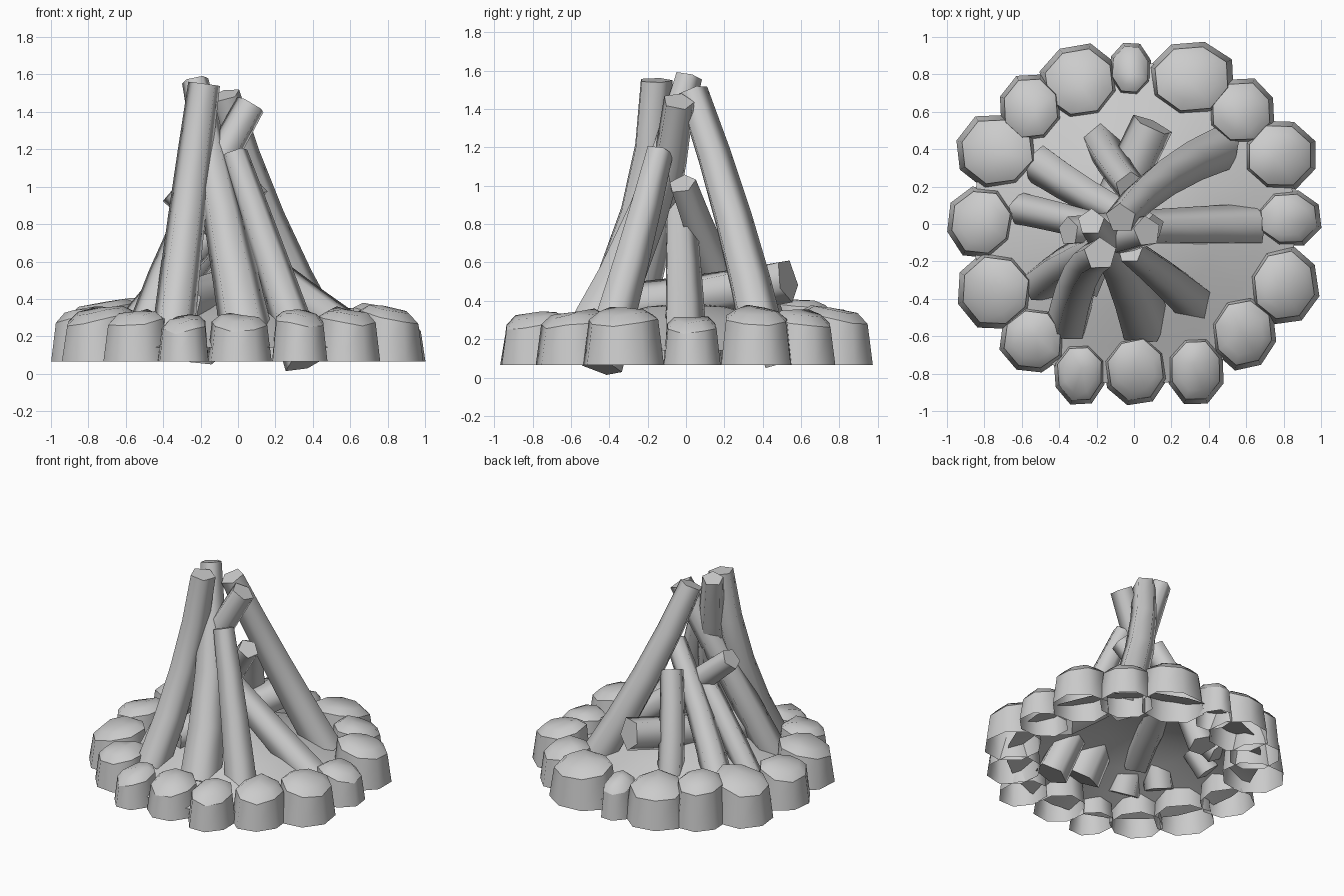
import bpy, bmesh, math, random
from mathutils import Vector

random.seed(4)
if "Cube" in bpy.data.objects:
    bpy.data.objects.remove(bpy.data.objects["Cube"], do_unlink=True)

grey = bpy.data.materials.new("plain grey")
grey.use_nodes = True
grey.diffuse_color = (0.6, 0.6, 0.6, 1)
grey.node_tree.nodes["Principled BSDF"].inputs["Base Color"].default_value = (0.6, 0.6, 0.6, 1)


def finish(bm, name, angle):
    bmesh.ops.recalc_face_normals(bm, faces=bm.faces)
    mesh = bpy.data.meshes.new(name)
    bm.to_mesh(mesh)
    bm.free()
    mesh.materials.append(grey)
    obj = bpy.data.objects.new(name, mesh)
    bpy.context.collection.objects.link(obj)
    bpy.ops.object.select_all(action="DESELECT")
    obj.select_set(True)
    bpy.context.view_layer.objects.active = obj
    bpy.ops.object.shade_smooth_by_angle(angle=math.radians(angle), keep_sharp_edges=True)


def bridge(bm, a, b):
    n = len(a)
    for i in range(n):
        bm.faces.new((a[i], a[(i + 1) % n], b[(i + 1) % n], b[i]))


def add_stone(name, x, y, rx, ry, top, sides=8):
    """Open-bottomed tapering stone with a domed crown that slopes away from the fire."""
    bm = bmesh.new()
    out = Vector((x, y)).normalized()
    turn = random.uniform(0.25, 0.55)
    wobble = [random.uniform(1.0, 1.07) for _ in range(sides)]
    lift = [random.uniform(-0.012, 0.012) for _ in range(sides)]
    rings = []
    for scale, z, slope in ((1, 0.065, 0), (0.86, top - 0.06, 0.2), (0.6, top - 0.02, 0.16)):
        ring = []
        for i in range(sides):
            a = turn + math.tau * i / sides
            dx = rx * scale * wobble[i] * math.cos(a)
            dy = ry * scale * wobble[i] * math.sin(a)
            h = z - slope * (dx * out.x + dy * out.y) + (lift[i] if slope else 0)
            ring.append(bm.verts.new((x + dx, y + dy, h)))
        rings.append(ring)
    bridge(bm, rings[0], rings[1])
    bridge(bm, rings[1], rings[2])
    for i in range(sides):
        bm.edges.get((rings[1][i], rings[1][(i + 1) % sides])).smooth = False
    peak = bm.verts.new((x - out.x * 0.03, y - out.y * 0.03, top - 0.005))
    for i in range(sides):
        bm.faces.new((rings[2][i], rings[2][(i + 1) % sides], peak))
    finish(bm, name, 60)


def add_log(name, base, mid, top, r0, r1, sides=5, steps=5):
    """Tapered log swept along a gentle bend through three points."""
    bm = bmesh.new()
    p0, p1, p2 = Vector(base), Vector(mid), Vector(top)
    m = (p1 - p0).length / ((p1 - p0).length + (p2 - p1).length)
    ctrl = (p1 - p0 * (1 - m) ** 2 - p2 * m ** 2) / (2 * m * (1 - m))
    rings = []
    for k in range(steps):
        t = k / (steps - 1)
        p = p0 * (1 - t) ** 2 + ctrl * 2 * t * (1 - t) + p2 * t * t
        axis = ((ctrl - p0) * (1 - t) + (p2 - ctrl) * t).normalized()
        u = axis.cross(Vector((0.3, 1, 0.1))).normalized()
        v = axis.cross(u)
        r = r0 + (r1 - r0) * t
        rings.append([bm.verts.new(p + (u * math.cos(a) + v * math.sin(a)) * r)
                      for a in (math.tau * i / sides for i in range(sides))])
    for a, b in zip(rings, rings[1:]):
        bridge(bm, a, b)
    bm.faces.new(rings[0])
    bm.faces.new(rings[-1])
    finish(bm, name, 75)


# Ring of stones: centre, half sizes, height
stones = [
    (-.02, .83, .115, .145, .34), (.31, .78, .23, .2, .37), (.575, .6, .18, .18, .36),
    (.78, .365, .2, .19, .37), (.825, .03, .175, .155, .32), (.8, -.33, .185, .21, .37),
    (.585, -.58, .18, .2, .35), (.33, -.78, .155, .185, .35), (.01, -.78, .17, .185, .32),
    (-.29, -.8, .14, .165, .31), (-.54, -.62, .175, .18, .34), (-.74, -.36, .205, .21, .36),
    (-.82, .01, .18, .195, .36), (-.735, .39, .22, .2, .39), (-.55, .62, .17, .185, .41),
    (-.29, .76, .21, .2, .37)]
for i, s in enumerate(stones):
    add_stone(f"stone_{i + 1}", *s)

# Open mound of earth inside the ring
bm = bmesh.new()
profile = ((0.87, 0.14), (0.67, 0.21), (0.45, 0.3), (0.2, 0.37))
rings = [[bm.verts.new((r * math.cos(math.tau * i / 24), r * math.sin(math.tau * i / 24), z))
          for i in range(24)] for r, z in profile]
for a, b in zip(rings, rings[1:]):
    bridge(bm, a, b)
peak = bm.verts.new((0, 0, 0.39))
for i in range(24):
    bm.faces.new((rings[-1][i], rings[-1][(i + 1) % 24], peak))
finish(bm, "earth_mound", 30)

# Leaning logs: base, bend, tip, radii
logs = {
    "front_left_log": ((-.35, -.53, .2), (-.24, -.2, 1.1), (-.18, -.16, 1.55), .12, .09),
    "front_log": ((.05, -.52, .18), (-.08, -.21, .85), (-.23, .01, 1.57), .15, .075),
    "front_right_log": ((.36, -.45, .06), (.1, -.23, .83), (-.02, -.14, 1.18), .12, .075),
    "back_right_log": ((.46, .4, .18), (.05, .16, 1.1), (-.07, .03, 1.49), .125, .085),
    "back_log": ((-.2, .49, .08), (-.13, .35, .5), (-.02, .2, .9), .1, .085),
    "back_left_log": ((-.5, .32, .22), (-.2, .13, .62), (.1, -.02, 1.01), .11, .075),
    "left_log": ((-.6, .08, .2), (-.38, .03, .48), (-.15, -.03, .74), .09, .08),
    "side_log": ((-.5, -.32, .2), (-.08, -.08, 1.17), (.07, -.04, 1.44), .11, .085),
    "right_log": ((.64, -.01, .18), (.12, -.02, .58), (-.35, -.04, .98), .12, .08),
    "fallen_log": ((-.3, -.34, .37), (-.1, .1, .43), (.1, .53, .51), .12, .12)}
for name, spec in logs.items():
    add_log(name, *spec)
